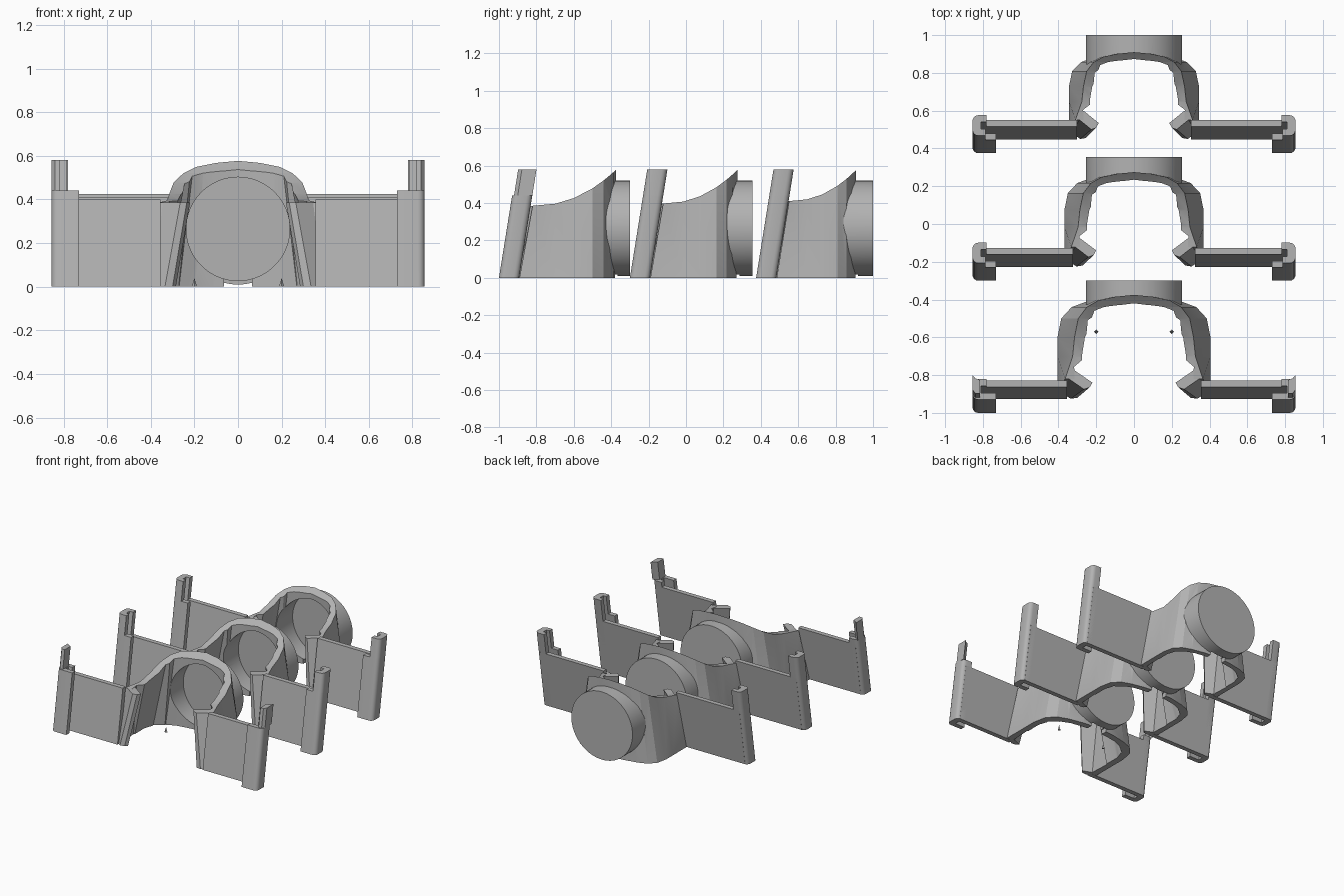
import bpy, bmesh, math

if "Cube" in bpy.data.objects:
    bpy.data.objects.remove(bpy.data.objects["Cube"])

grey = bpy.data.materials.new("mid_grey")
grey.diffuse_color = (0.45, 0.45, 0.45, 1)
grey.use_nodes = True
grey.node_tree.nodes["Principled BSDF"].inputs["Base Color"].default_value = grey.diffuse_color
LEAN = 0.16          # backward lean of the wings
CZ = 0.265           # height of the round socket axis

# half plans of the hood, back to front: outer / inner wall, at rim and at base
OUT_TOP = [(0.0, .625), (.10, .615), (.19, .595), (.25, .56), (.295, .50), (.315, .40), (.325, .30), (.365, .18)]
OUT_LOW = [(0.0, .625), (.13, .615), (.25, .59), (.33, .56), (.385, .50), (.405, .40), (.405, .30), (.405, .11)]
IN_TOP = [(0.0, .58), (.09, .57), (.16, .56), (.21, .54), (.245, .49), (.26, .40), (.275, .28), (.315, .20), (.315, -.2)]
IN_LOW = [(0.0, .58), (.11, .57), (.20, .555), (.27, .525), (.335, .47), (.355, .40), (.355, .28), (.355, .14), (.355, -.2)]


def make(name, bm):
    bmesh.ops.recalc_face_normals(bm, faces=bm.faces)
    me = bpy.data.meshes.new(name)
    bm.to_mesh(me)
    bm.free()
    ob = bpy.data.objects.new(name, me)
    bpy.context.collection.objects.link(ob)
    me.materials.append(grey)
    return ob


def loft(name, low, top):
    """Solid between two matching loops of 3D points."""
    bm = bmesh.new()
    a = [bm.verts.new(p) for p in low]
    b = [bm.verts.new(p) for p in top]
    n = len(a)
    bm.faces.new(a)
    bm.faces.new(b)
    for i in range(n):
        j = (i + 1) % n
        bm.faces.new((a[i], a[j], b[j], b[i]))
    return make(name, bm)


def leaning(name, plan, y0, z0, z1, side):
    """Plan outline extruded upward along the backward lean."""
    at = lambda z: [(side * x, y0 + y + LEAN * z, z) for x, y in plan]
    return loft(name, at(z0), at(z1))


def hood_solid(name, low, top, fit, rim, t0, t1):
    """Filled hood volume; each slice across x joins the mirrored plan points."""
    bm = bmesh.new()
    rows = []
    for l, t in zip(low, top):
        (lx, ly), (tx, ty) = fit(l), fit(t)
        h = rim(ty)
        row = []
        for s in (1, -1):
            for k in (t0, t1):
                row.append(bm.verts.new((s * (lx + (tx - lx) * k), ly + (ty - ly) * k, h * k)))
        rows.append(row)
    for p, q in zip(rows, rows[1:]):
        for i, j in ((0, 1), (1, 3), (3, 2), (2, 0)):
            bm.faces.new((p[i], p[j], q[j], q[i]))
    bm.faces.new([rows[-1][i] for i in (0, 1, 3, 2)])
    bmesh.ops.remove_doubles(bm, verts=bm.verts, dist=1e-5)
    bmesh.ops.dissolve_degenerate(bm, edges=bm.edges, dist=1e-5)
    bmesh.ops.triangulate(bm, faces=bm.faces)
    return make(name, bm)


def drum(name, r, y0, y1):
    bpy.ops.mesh.primitive_cylinder_add(vertices=72, radius=r, depth=y1 - y0,
                                        location=(0, (y0 + y1) / 2, CZ), rotation=(math.pi / 2, 0, 0))
    ob = bpy.context.object
    ob.name = name
    ob.data.materials.append(grey)
    return ob


def boolean(ob, other, op):
    m = ob.modifiers.new(op, 'BOOLEAN')
    m.operation, m.object, m.solver = op, other, 'EXACT'
    bpy.context.view_layer.objects.active = ob
    bpy.ops.object.modifier_apply(modifier=m.name)
    bpy.data.objects.remove(other)


def bracket(tag, y0, sx, sy, back, zw, thin):
    def fit(p):
        y = p[1] if p[1] < .16 else .16 + (p[1] - .16) * sy
        return p[0] * sx, y0 + y
    y_back = fit((0, .625))[1]
    y_front = fit((0, .18))[1]

    def rim(y):
        t = min(1, max(0, (y - y_front) / (y_back - y_front)))
        return zw - .015 + (.592 - zw) * t ** 2.2

    # hood with round socket
    hood = hood_solid(tag + "_hood", OUT_LOW, OUT_TOP, fit, rim, 0, 1)
    boolean(hood, drum("socket", .255, y_back - .13, back), 'UNION')
    boolean(hood, hood_solid("void", IN_LOW, IN_TOP, fit, rim, -.2, 1.5), 'DIFFERENCE')
    boolean(hood, drum("bore", .237, y_back - .13, back - .012), 'DIFFERENCE')
    bpy.ops.mesh.primitive_cube_add(size=1, location=(0, y_back - .05, 0))
    notch = bpy.context.object
    notch.scale = (.13, .12, .07)
    boolean(hood, notch, 'DIFFERENCE')

    for side, word in ((1, "right"), (-1, "left")):
        name = tag + "_" + word
        # flat wing
        leaning(name + "_wing", [(.355 * sx, .073), (.83, .073), (.83, .108), (.355 * sx, .108)], y0, 0, zw, side)

        # end channel: rounded outside corners, slot open toward the middle
        def channel(lip, plate):
            arc = lambda cx, cy, a0: [(cx + .03 * math.cos(math.radians(a0 + a)),
                                       cy + .03 * math.sin(math.radians(a0 + a))) for a in (0, 22.5, 45, 67.5, 90)]
            return ([(lip, 0)] + arc(.825, .03, -90) + arc(.825, .078, 0) +
                    [(plate, .108), (plate, .073), (.81, .073), (.81, .035), (lip, .035)])
        leaning(name + "_channel", channel(.73, .78), y0, 0, .44, side)
        if thin:
            leaning(name + "_post", [(.815, .01), (.84, .01), (.855, .03), (.855, .108), (.84, .09), (.815, .08)],
                    y0, .44, .58, side)
        else:
            leaning(name + "_post", channel(.785, .78), y0, .44, .58, side)

        # guide lip angled inward at the mouth of the hood
        place = lambda pts, z: [(side * x * sx, y0 + y, z) for x, y in pts]
        loft(name + "_guide_lip",
             place([(.365, .13), (.375, .10), (.335, .075), (.30, .08), (.285, .10)], 0),
             place([(.315, .225), (.352, .185), (.265, .125), (.235, .135), (.22, .16)], zw - .015))


bracket("front", -1.0, 1.0, 1.0, -.30, .40, True)
bracket("middle", -.30, .91, .892, .355, .412, False)
bracket("rear", .375, .85, .806, 1.0, .425, False)

# tiny loose pegs on the floor of the front hood
for s in (1, -1):
    bpy.ops.mesh.primitive_cone_add(vertices=4, radius1=.012, radius2=0, depth=.04, location=(s * .2, -.57, .02))
    bpy.context.object.name = "floor_peg"
    bpy.context.object.data.materials.append(grey)

# smooth the curved walls, keep hard edges
bpy.ops.object.select_all(action='DESELECT')
for ob in bpy.context.scene.objects:
    ob.select_set(True)
    bpy.context.view_layer.objects.active = ob
bpy.ops.object.shade_smooth_by_angle(angle=math.radians(32))
